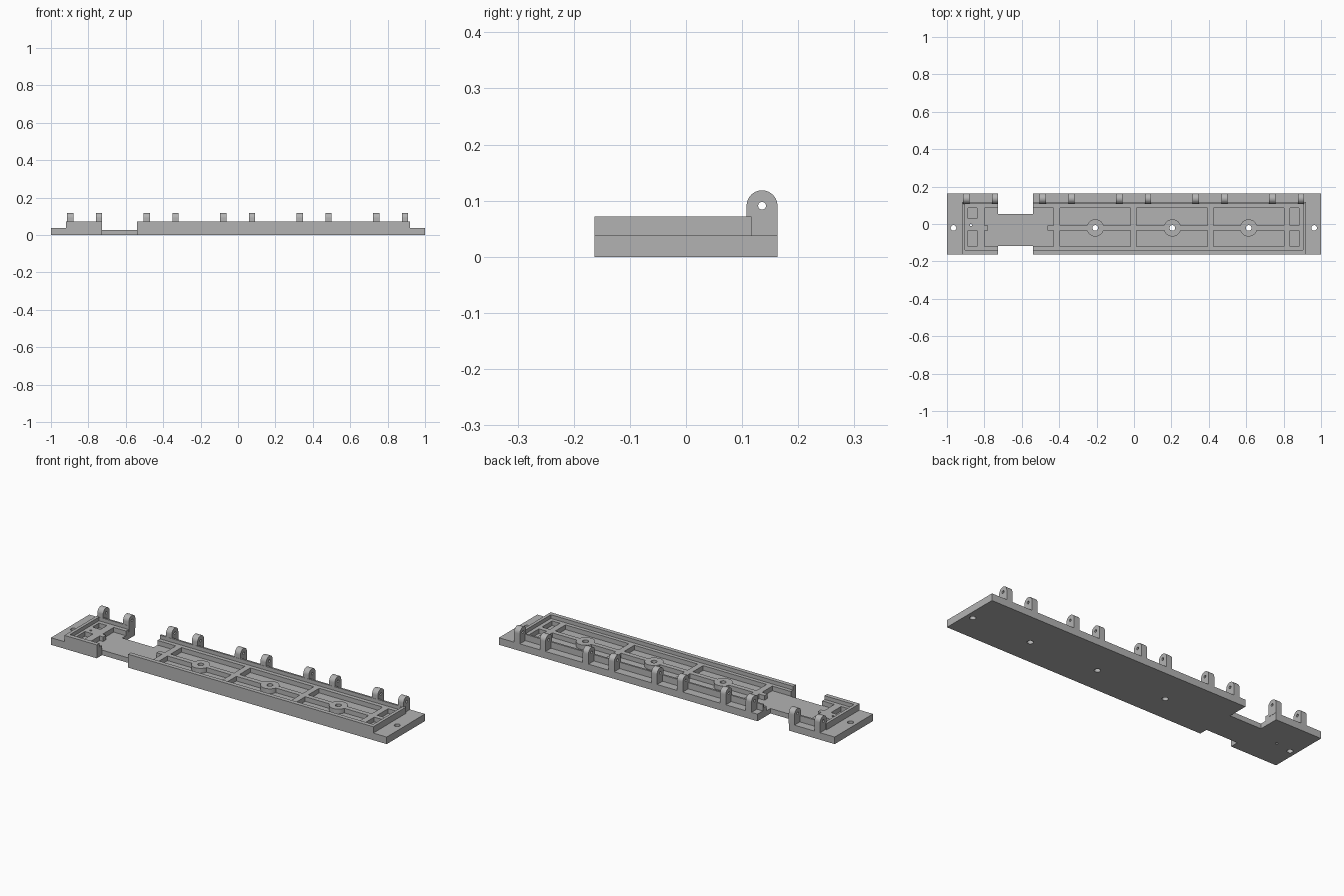
import bpy, bmesh, math

if "Cube" in bpy.data.objects:
    bpy.data.objects.remove(bpy.data.objects["Cube"])

grey = bpy.data.materials.new("mid grey")
grey.diffuse_color = (0.45, 0.45, 0.45, 1)
grey.use_nodes = True
grey.node_tree.nodes["Principled BSDF"].inputs["Base Color"].default_value = grey.diffuse_color


def new_object(name, bm):
    bmesh.ops.recalc_face_normals(bm, faces=bm.faces)
    me = bpy.data.meshes.new(name)
    bm.to_mesh(me)
    bm.free()
    ob = bpy.data.objects.new(name, me)
    bpy.context.collection.objects.link(ob)
    me.materials.append(grey)
    return ob


def prism(name, pts, lift, depth):
    """Extrude a closed outline; lift maps a 2D point to 3D."""
    bm = bmesh.new()
    face = bm.faces.new([bm.verts.new(lift(*p)) for p in pts])
    ext = bmesh.ops.extrude_face_region(bm, geom=[face])
    verts = [v for v in ext["geom"] if isinstance(v, bmesh.types.BMVert)]
    bmesh.ops.translate(bm, verts=verts, vec=depth)
    return new_object(name, bm)


def box(name, x0, x1, y0, y1, z0, z1):
    return prism(name, [(x0, y0), (x1, y0), (x1, y1), (x0, y1)],
                 lambda x, y: (x, y, z0), (0, 0, z1 - z0))


def arc(cx, cy, r, n, a0=0.0, a1=2 * math.pi, closed=True):
    steps = n if closed else n - 1
    return [(cx + r * math.cos(a0 + (a1 - a0) * i / steps),
             cy + r * math.sin(a0 + (a1 - a0) * i / steps)) for i in range(n)]


def post(name, x, y, r, z0, z1, n=32):
    return prism(name, arc(x, y, r, n), lambda a, b: (a, b, z0), (0, 0, z1 - z0))


def combine(target, tool, op):
    mod = target.modifiers.new("bool", "BOOLEAN")
    mod.operation, mod.solver, mod.object = op, "EXACT", tool
    bpy.context.view_layer.update()
    dep = bpy.context.evaluated_depsgraph_get()
    me = bpy.data.meshes.new_from_object(target.evaluated_get(dep))
    target.modifiers.clear()
    target.data = me
    bpy.data.objects.remove(tool)


FLOOR, FIELD, BASE, TOP = 0.027, 0.052, 0.038, 0.072
MID = -0.021          # centre line of the screw holes

# Base plate and raised tray body
tray = box("tray", -1, 1, -0.163, 0.163, 0, BASE)
combine(tray, box("body", -0.92, 0.92, -0.163, 0.117, 0.01, TOP), "UNION")

# Recessed field inside the rim
combine(tray, box("field", -0.903, 0.903, -0.14, 0.107, FIELD, 0.2), "DIFFERENCE")

# Pockets split by a centre rib: x range, upper row start
for x0, x1, y_up in [(-0.888, -0.84, 0.03), (-0.396, -0.018, -0.008),
                     (0.014, 0.392, -0.008), (0.424, 0.802, -0.008),
                     (0.835, 0.882, -0.008)]:
    for y0, y1 in [(y_up, 0.085), (-0.12, -0.034)]:
        combine(tray, box("pocket", x0, x1, y0, y1, FLOOR, 0.2), "DIFFERENCE")

# Wide bay and the notches that narrow the plate to a bridge
combine(tray, box("bay", -0.80, -0.43, -0.12, 0.085, FLOOR, 0.2), "DIFFERENCE")
combine(tray, box("gap", -0.727, -0.54, -0.3, 0.3, FLOOR, 0.3), "DIFFERENCE")
for y0, y1 in [(0.053, 0.3), (-0.3, -0.118)]:
    combine(tray, box("notch", -0.727, -0.54, y0, y1, -0.1, 0.3), "DIFFERENCE")

# Small rib stubs at both ends of the bay
for x0, x1 in [(-0.81, -0.78), (-0.462, -0.42)]:
    combine(tray, box("stub", x0, x1, -0.034, -0.008, 0.02, FIELD), "UNION")

# Round screw bosses
for x in (-0.207, 0.205, 0.613):
    combine(tray, post("boss", x, MID, 0.046, 0.015, FIELD), "UNION")

# Screw holes through bosses and end tabs, plus a pin hole
for x in (-0.965, -0.207, 0.205, 0.613, 0.963):
    combine(tray, post("hole", x, MID, 0.015, -0.1, 0.3), "DIFFERENCE")
combine(tray, post("pin_hole", -0.872, -0.006, 0.006, -0.1, 0.3, 16), "DIFFERENCE")

# Hinge lugs along the back edge, each with a cross hole
LY, LZ, LR, LW = 0.1355, 0.091, 0.0275, 0.034
lug_x = (-0.896, -0.743, -0.487, -0.334, -0.078, 0.075, 0.33, 0.484, 0.74, 0.893)
for i, x in enumerate(lug_x):
    def lift(y, z, x=x):
        return (x - LW / 2, y, z)
    outline = [(LY - LR, BASE), (LY + LR, BASE)] + arc(LY, LZ, LR, 21, 0, math.pi, False)
    lug = prism(f"hinge_lug_{i + 1}", outline, lift, (LW, 0, 0))
    bore = prism("bore", arc(LY, LZ, 0.007, 20),
                 lambda y, z, x=x: (x - 0.05, y, z), (0.1, 0, 0))
    combine(lug, bore, "DIFFERENCE")

# Smooth the round walls, keep the edges crisp
bpy.ops.object.select_all(action="SELECT")
bpy.context.view_layer.objects.active = tray
bpy.ops.object.shade_smooth_by_angle(angle=math.radians(30))
